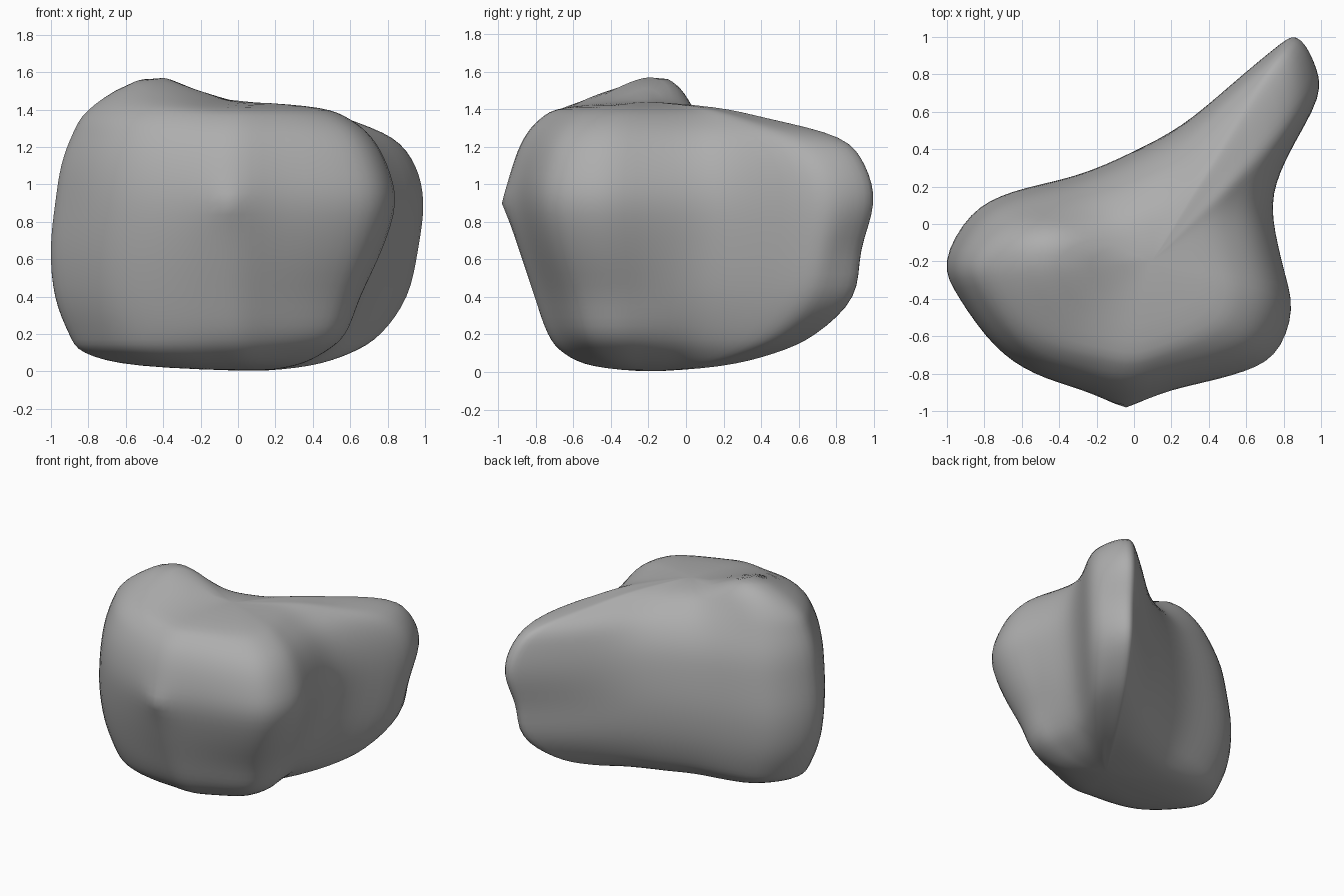
import bpy, bmesh, math
from mathutils import Vector

if "Cube" in bpy.data.objects:
    bpy.data.objects.remove(bpy.data.objects["Cube"], do_unlink=True)

CENTRE = Vector((0.1, -0.2))

# Widest plan outline: x, y, and which side profile applies there
OUTLINE = [
    (-1.01, -0.2, 0), (-0.95, -0.4, 0.15), (-0.78, -0.67, 0.4), (-0.57, -0.83, 0.65),
    (-0.3, -0.92, 0.85), (-0.05, -0.98, 1), (0.2, -0.92, 1.15), (0.54, -0.83, 1.5),
    (0.76, -0.71, 1.8), (0.85, -0.46, 2), (0.79, -0.2, 2.5), (0.74, 0.1, 3),
    (0.82, 0.35, 3.5), (1.01, 0.7, 4), (0.97, 0.88, 4.6), (0.87, 1.01, 5),
    (0.75, 0.94, 5.05), (0.53, 0.76, 5.3), (0.26, 0.54, 5.7), (0, 0.39, 6),
    (-0.3, 0.26, 6.1), (-0.65, 0.17, 6.3), (-0.86, 0.05, 6.65),
]

# Reach of the surface at each height, for each side in turn
HEIGHTS = [0, 0.03, 0.1, 0.2, 0.4, 0.65, 0.9, 1.1, 1.25, 1.35, 1.41, 1.44]
PROFILES = [
    [0, 0.58, 0.84, 0.91, 0.98, 1, 0.975, 0.945, 0.89, 0.82, 0.62, 0],    # left end
    [0, 0.38, 0.58, 0.69, 0.78, 0.88, 0.945, 0.92, 0.85, 0.74, 0.57, 0],  # front
    [0, 0.28, 0.48, 0.64, 0.74, 0.9, 1, 0.94, 0.83, 0.67, 0.46, 0],       # corner
    [0, 0.33, 0.55, 0.7, 0.84, 0.94, 1, 0.95, 0.83, 0.64, 0.42, 0],       # hollow
    [0, 0.32, 0.56, 0.73, 0.88, 0.95, 0.98, 0.93, 0.79, 0.54, 0.32, 0],   # fin flank
    [0, 0.32, 0.56, 0.74, 0.91, 0.94, 1, 0.96, 0.85, 0.53, 0.3, 0],       # fin edge
    [0, 0.5, 0.72, 0.85, 0.96, 1, 0.97, 0.9, 0.76, 0.57, 0.36, 0],        # back
]


def spline(a, b, c, d, t):
    """Smooth curve between b and c."""
    return b + 0.5 * t * (c - a + t * (2 * a - 5 * b + 4 * c - d
                                       + t * (3 * (b - c) + d - a)))


def sample(values, u):
    """Smooth value of an open list at position u."""
    last = len(values) - 1
    i = min(int(u), last - 1)
    pick = [values[max(0, min(last, i + k))] for k in (-1, 0, 1, 2)]
    return spline(*pick, u - i)


def plan_points(steps):
    """Smooth closed outline with its blended side index."""
    n = len(OUTLINE)
    points = []
    for i in range(n):
        quad = [Vector(OUTLINE[(i + k) % n][:2]) for k in (-1, 0, 1, 2)]
        side, following = OUTLINE[i][2], OUTLINE[(i + 1) % n][2]
        if following < side:
            following += len(PROFILES)
        for s in range(steps):
            t = s / steps
            points.append((spline(*quad, t), side + (following - side) * t))
    return points


def reach(side, u):
    """Blend neighbouring side profiles around the body."""
    i = int(side)
    n = len(PROFILES)
    quad = [sample(PROFILES[(i + k) % n], u) for k in (-1, 0, 1, 2)]
    return spline(*quad, side - i)


def hump(x, y):
    """Uneven swelling on the upper surface, steepest towards the back."""
    dx, dy = x + 0.46, y + 0.13
    wide = 0.34 if dx < 0 else 0.28
    deep = 0.38 if dy < 0 else 0.2
    return 0.17 * math.exp(-(dx / wide) ** 2 - (dy / deep) ** 2)


def build_body():
    bm = bmesh.new()
    plan = plan_points(4)
    rings = []
    levels = 4 * (len(HEIGHTS) - 1)
    for level in range(levels + 1):
        u = level / 4
        z = max(sample(HEIGHTS, u), 0)
        ring = []
        for point, side in plan:
            p = CENTRE + (point - CENTRE) * reach(side, u)
            ring.append(bm.verts.new((p.x, p.y, z)))
        rings.append(ring)
    count = len(plan)
    for low, high in zip(rings, rings[1:]):
        for i in range(count):
            j = (i + 1) % count
            bm.faces.new((low[i], low[j], high[j], high[i]))
    bmesh.ops.remove_doubles(bm, verts=bm.verts, dist=0.0005)
    bmesh.ops.recalc_face_normals(bm, faces=bm.faces)
    # Soften the seams between neighbouring sides
    for _ in range(4):
        bmesh.ops.smooth_vert(bm, verts=bm.verts, factor=0.5,
                              use_axis_x=True, use_axis_y=True, use_axis_z=True)
    for v in bm.verts:
        # Small pointed tip on the front
        if v.co.y < -0.6:
            away = math.hypot(v.co.x + 0.05, v.co.z - 0.9)
            v.co.y -= 0.055 * math.exp(-away / 0.13)
        # Hump on the top
        v.co.z += hump(v.co.x, v.co.y) * (v.co.z / HEIGHTS[-1]) ** 4
    mesh = bpy.data.meshes.new("rounded_body")
    bm.to_mesh(mesh)
    bm.free()
    body = bpy.data.objects.new("rounded_body", mesh)
    bpy.context.collection.objects.link(body)
    return body


# Plain grey finish
grey = bpy.data.materials.new("plain_grey")
grey.use_nodes = True
colour = (0.42, 0.42, 0.42, 1)
grey.diffuse_color = colour
grey.node_tree.nodes["Principled BSDF"].inputs["Base Color"].default_value = colour

body = build_body()
body.data.materials.append(grey)
for face in body.data.polygons:
    face.use_smooth = True
